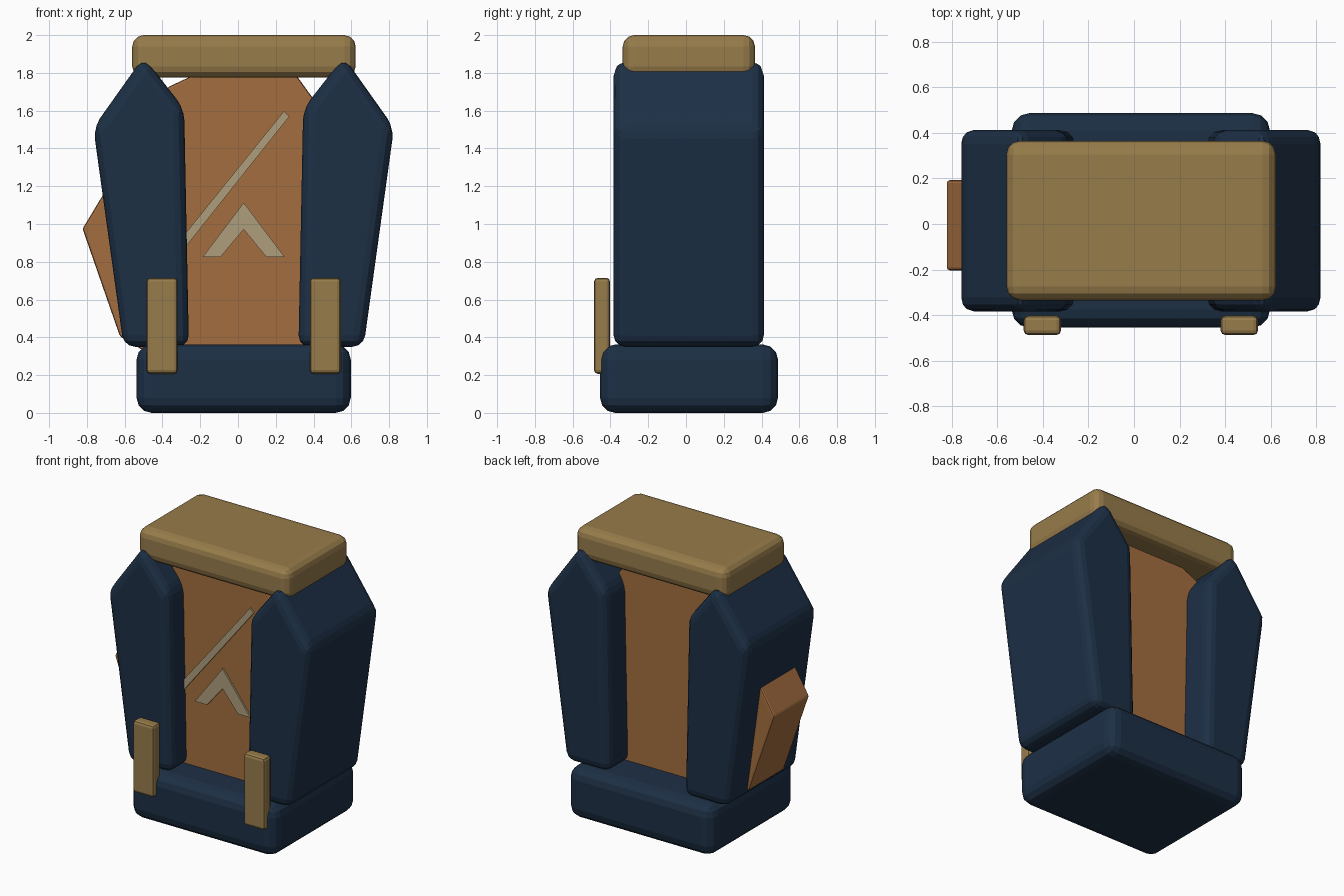
import bpy, bmesh

if "Cube" in bpy.data.objects:
    bpy.data.objects.remove(bpy.data.objects["Cube"])

CX = 0.03   # centre of the symmetric parts


def material(name, rgb):
    m = bpy.data.materials.new(name)
    m.diffuse_color = (*rgb, 1)
    m.use_nodes = True
    m.node_tree.nodes["Principled BSDF"].inputs["Base Color"].default_value = m.diffuse_color
    return m


NAVY = material("navy", (0.012, 0.029, 0.06))
TAN = material("tan", (0.31, 0.20, 0.07))
RUST = material("rust", (0.37, 0.155, 0.05))
PALE = material("pale", (0.42, 0.34, 0.20))


def prism(name, profile, y0, y1, mat, bevel=0.0, segments=3):
    """Extrude an (x, z) outline from y0 to y1 and round its edges."""
    bm = bmesh.new()
    face = bm.faces.new([bm.verts.new((x, y0, z)) for x, z in profile])
    ext = bmesh.ops.extrude_face_region(bm, geom=[face])["geom"]
    verts = [g for g in ext if isinstance(g, bmesh.types.BMVert)]
    bmesh.ops.translate(bm, verts=verts, vec=(0, y1 - y0, 0))
    bmesh.ops.recalc_face_normals(bm, faces=bm.faces)
    me = bpy.data.meshes.new(name)
    bm.to_mesh(me)
    bm.free()
    me.materials.append(mat)
    ob = bpy.data.objects.new(name, me)
    bpy.context.collection.objects.link(ob)
    if bevel:
        mod = ob.modifiers.new("round", 'BEVEL')
        mod.width, mod.segments = bevel, segments
        mod.limit_method = 'ANGLE'
        mod.angle_limit = 0.2
    return ob


def box(name, x0, x1, y0, y1, z0, z1, mat, bevel, segments=3):
    return prism(name, [(x0, z0), (x1, z0), (x1, z1), (x0, z1)],
                 y0, y1, mat, bevel, segments)


# Base and top lid
box("base", -0.537, 0.597, -0.455, 0.487, 0.0, 0.362, NAVY, 0.08)
box("top_lid", -0.56, 0.623, -0.335, 0.365, 1.775, 2.0, TAN, 0.06)

# Recessed core slab, poking out past the left side panel
prism("core_slab", [(-0.625, 0.405), (-0.45, 0.30), (0.45, 0.30), (0.62, 0.50),
                    (0.66, 1.30), (0.30, 1.80), (-0.21, 1.80),
                    (-0.37, 1.725), (-0.823, 0.975)],
      -0.203, 0.192, RUST, 0.012, 2)

# Mirrored side panels and front clasps
side = [(0.29, 0.35), (0.635, 0.35), (0.796, 1.51), (0.53, 1.885), (0.315, 1.61)]
for s, label in ((-1, "left"), (1, "right")):
    prism(f"{label}_side_panel", [(CX + s * x, z) for x, z in side],
          -0.383, 0.412, NAVY, 0.06)
    c = CX + s * 0.432
    box(f"{label}_clasp", c - 0.082, c + 0.082, -0.487, -0.402,
        0.207, 0.715, TAN, 0.02, 2)

# Thin raised trim on the front of the slab
prism("diagonal_stripe", [(-0.335, 0.88), (-0.30, 0.85), (0.272, 1.57), (0.243, 1.597)],
      -0.215, -0.19, PALE)
prism("chevron_trim", [(-0.187, 0.825), (-0.093, 0.825), (0.03, 0.972), (0.15, 0.825),
                       (0.247, 0.825), (0.03, 1.113)],
      -0.215, -0.19, PALE)
